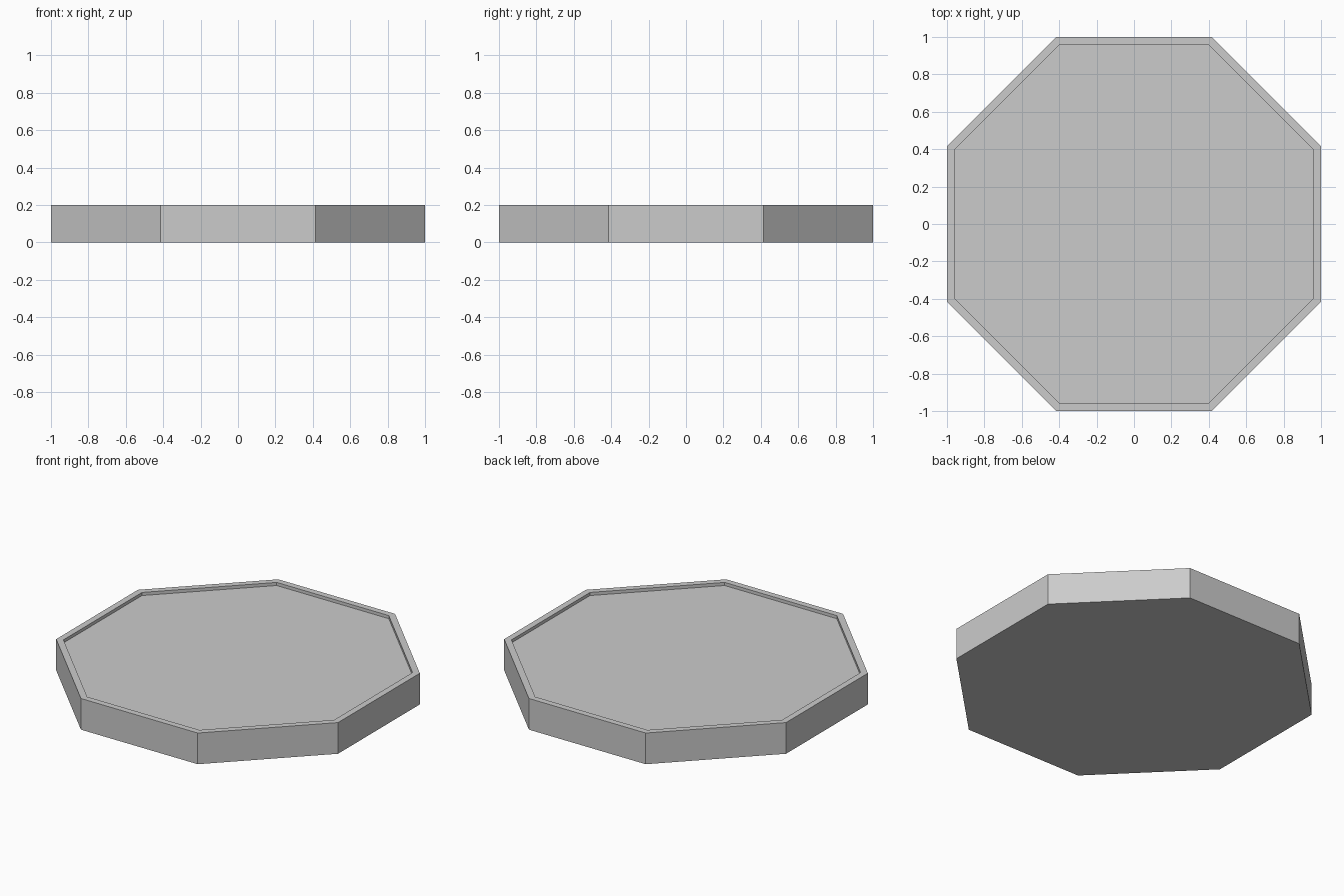
import bpy, bmesh, math

if "Cube" in bpy.data.objects:
    bpy.data.objects.remove(bpy.data.objects["Cube"])

SIDES = 8
HEIGHT = 0.2
RIM = 0.04
RECESS = 0.02


# Octagonal slab with flat sides facing the axes
bm = bmesh.new()
ring = []
for i in range(SIDES):
    a = math.pi / SIDES + i * 2 * math.pi / SIDES
    r = 1 / math.cos(math.pi / SIDES)
    ring.append(bm.verts.new((r * math.cos(a), r * math.sin(a), 0)))
base = bm.faces.new(ring)
extruded = bmesh.ops.extrude_face_region(bm, geom=[base], use_keep_orig=True)["geom"]
top_verts = [g for g in extruded if isinstance(g, bmesh.types.BMVert)]
top = next(g for g in extruded if isinstance(g, bmesh.types.BMFace))
bmesh.ops.translate(bm, verts=top_verts, vec=(0, 0, HEIGHT))
bmesh.ops.recalc_face_normals(bm, faces=bm.faces)

# Thin raised rim around a shallow recessed floor
bmesh.ops.inset_region(bm, faces=[top], thickness=RIM, use_even_offset=True)
floor = bmesh.ops.extrude_face_region(bm, geom=[top])["geom"]
floor_verts = [g for g in floor if isinstance(g, bmesh.types.BMVert)]
bmesh.ops.translate(bm, verts=floor_verts, vec=(0, 0, -RECESS))
if top.is_valid:
    bmesh.ops.delete(bm, geom=[top], context='FACES_ONLY')
bmesh.ops.recalc_face_normals(bm, faces=bm.faces)

mesh = bpy.data.meshes.new("octagonal_tray")
bm.to_mesh(mesh)
bm.free()
tray = bpy.data.objects.new("octagonal_tray", mesh)
bpy.context.collection.objects.link(tray)
